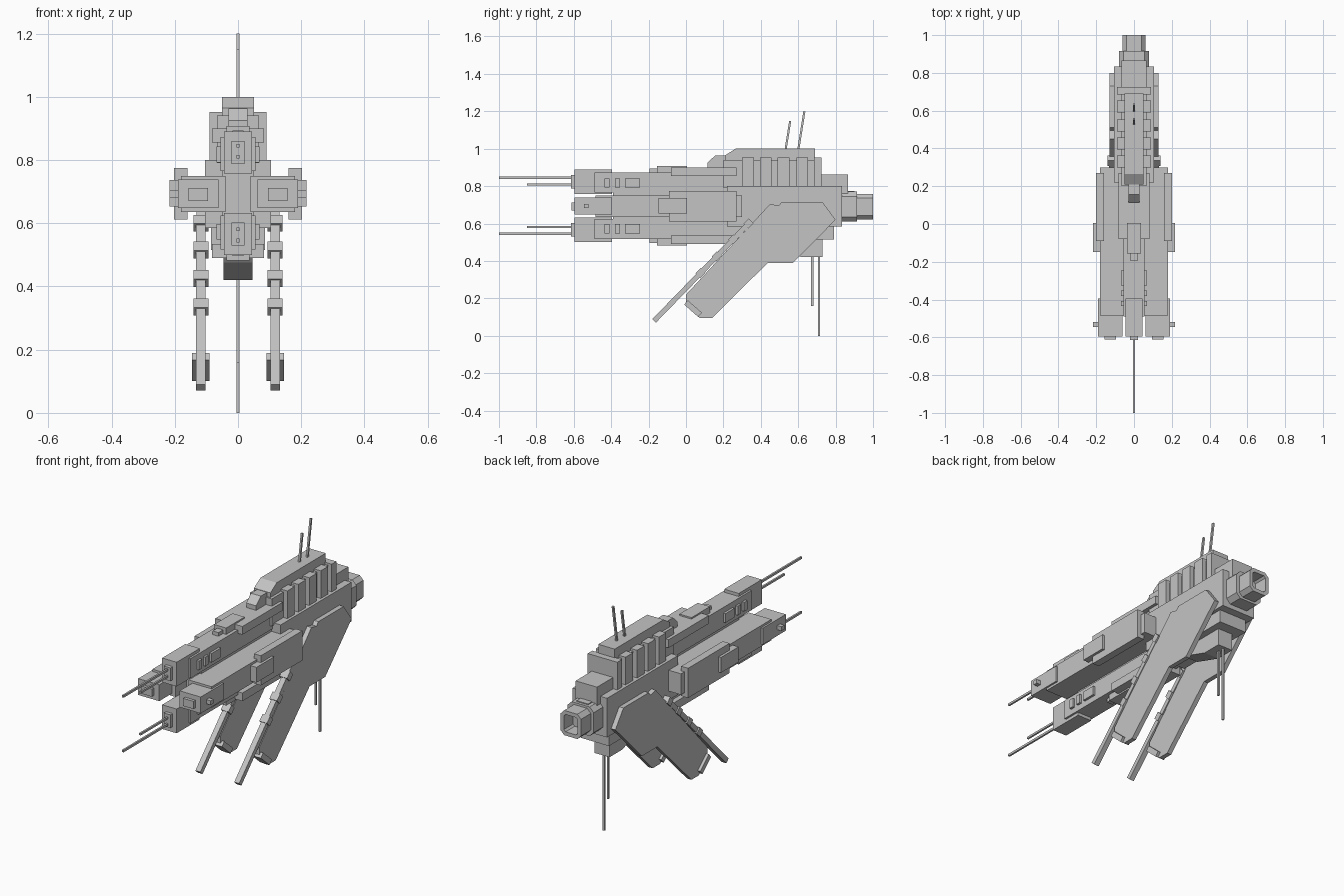
import bpy
import bmesh
from mathutils import Vector

cube = bpy.data.objects.get("Cube")
if cube:
    bpy.data.objects.remove(cube, do_unlink=True)

grey = bpy.data.materials.new("hull_grey")
grey.use_nodes = True
COLOUR = (0.55, 0.55, 0.55, 1)
grey.diffuse_color = COLOUR
bsdf = next(n for n in grey.node_tree.nodes if n.type == 'BSDF_PRINCIPLED')
bsdf.inputs["Base Color"].default_value = COLOUR
bsdf.inputs["Roughness"].default_value = 0.7

MID = 1.39  # twice the height of the horizontal symmetry plane


def finish(name, bm):
    bmesh.ops.recalc_face_normals(bm, faces=bm.faces)
    mesh = bpy.data.meshes.new(name)
    bm.to_mesh(mesh)
    bm.free()
    mesh.materials.append(grey)
    ob = bpy.data.objects.new(name, mesh)
    bpy.context.collection.objects.link(ob)
    return ob


def prism(name, pts, x0, x1):
    """Extrude a (y, z) outline from x0 to x1."""
    bm = bmesh.new()
    face = bm.faces.new([bm.verts.new((x0, y, z)) for y, z in pts])
    ext = bmesh.ops.extrude_face_region(bm, geom=[face])
    verts = [g for g in ext["geom"] if isinstance(g, bmesh.types.BMVert)]
    bmesh.ops.translate(bm, verts=verts, vec=(x1 - x0, 0, 0))
    return finish(name, bm)


def box(name, x, y, z):
    return prism(name, [(y[0], z[0]), (y[1], z[0]), (y[1], z[1]), (y[0], z[1])], *x)


def wide(name, hw, y, z):
    """Box centred on x = 0."""
    return box(name, (-hw, hw), y, z)


def beam(name, a, b, thick, x0, x1):
    """Bar between two (y, z) points."""
    a, b = Vector(a), Vector(b)
    d = (b - a).normalized()
    n = Vector((-d.y, d.x)) * thick / 2
    return prism(name, [a - n, b - n, b + n, a + n], x0, x1)


def chamfered(name, hw, hh, cut, y0, y1, zc, hole=0):
    """Block along y with cut corners and an optional recess at the rear."""
    pts = [(hw, hh - cut), (hw - cut, hh), (cut - hw, hh), (-hw, hh - cut),
           (-hw, cut - hh), (cut - hw, -hh), (hw - cut, -hh), (hw, cut - hh)]
    bm = bmesh.new()
    rings = [[bm.verts.new((px, y, zc + pz)) for px, pz in pts] for y in (y0, y1)]
    bm.faces.new(rings[0])
    end = bm.faces.new(rings[1])
    for i in range(8):
        j = (i + 1) % 8
        bm.faces.new((rings[0][i], rings[0][j], rings[1][j], rings[1][i]))
    bmesh.ops.recalc_face_normals(bm, faces=bm.faces)
    if hole:
        bmesh.ops.inset_region(bm, faces=[end], thickness=hole)
        ext = bmesh.ops.extrude_face_region(bm, geom=[end])
        verts = [g for g in ext["geom"] if isinstance(g, bmesh.types.BMVert)]
        bmesh.ops.translate(bm, verts=verts, vec=(0, -0.08, 0))
        bmesh.ops.delete(bm, geom=[end], context='FACES_ONLY')
    return finish(name, bm)


# Upper and lower forward arms, mirrored about the middle plane
for level in ("upper", "lower"):
    def zz(a, b):
        return (a, b) if level == "upper" else (MID - b, MID - a)

    wide(level + "_arm", 0.055, (-0.49, 0.35), zz(0.765, 0.873))
    wide(level + "_arm_head", 0.044, (-0.595, -0.395), zz(0.757, 0.89))
    wide(level + "_gun_mount", 0.02, (-0.615, -0.59), zz(0.788, 0.86))
    wide(level + "_long_gun", 0.005, (-1.0, -0.6), zz(0.839, 0.851))
    wide(level + "_short_gun", 0.005, (-0.85, -0.6), zz(0.804, 0.815))
    wide(level + "_arm_hatch", 0.037, (-0.155, 0.005), zz(0.86, 0.908))
    wide(level + "_arm_hatch_step", 0.018, (-0.195, -0.15), zz(0.86, 0.893))
    wide(level + "_collar", 0.083, (-0.08, 0.27), zz(0.855, 0.9))
    for i, y in enumerate([(-0.435, -0.408), (-0.38, -0.353), (-0.325, -0.245)]):
        wide(f"{level}_arm_panel_{i + 1}", 0.068, y, zz(0.792, 0.842))

# Core joining the arms to the hull
wide("core", 0.05, (-0.39, 0.35), (0.6, 0.79))

# Side sponsons
for side, s in (("left", 1), ("right", -1)):
    def sbox(name, x0, x1, y, z):
        box(f"{side}_{name}", sorted((s * x0, s * x1)), y, z)

    sbox("sponson", 0.04, 0.18, (-0.485, 0.3), (0.635, 0.75))
    sbox("sponson_head", 0.062, 0.19, (-0.595, -0.395), (0.648, 0.738))
    sbox("sponson_cap", 0.095, 0.157, (-0.612, -0.59), (0.67, 0.712))
    sbox("sponson_stub", 0.18, 0.216, (-0.545, -0.52), (0.682, 0.705))
    sbox("sponson_armour", 0.16, 0.202, (-0.09, 0.27), (0.612, 0.775))
    sbox("sponson_plate", 0.17, 0.216, (-0.148, 0.005), (0.653, 0.737))

# Main hull and keel
wide("hull", 0.105, (0.22, 0.835), (0.585, 0.8))
wide("lower_hull", 0.085, (0.3, 0.79), (0.515, 0.6))
prism("keel", [(0.4, 0.53), (0.45, 0.475), (0.62, 0.42), (0.73, 0.42), (0.73, 0.53)], -0.046, 0.046)

# Superstructure
prism("bridge", [(0.115, 0.87), (0.115, 0.925), (0.155, 0.963), (0.3, 0.963), (0.3, 0.87)], -0.03, 0.03)
prism("deckhouse", [(0.21, 0.8), (0.21, 0.965), (0.265, 1.0), (0.69, 1.0), (0.69, 0.8)], -0.05, 0.05)
wide("deckhouse_base", 0.066, (0.2, 0.725), (0.79, 0.94))
for i, y in enumerate((0.3, 0.395, 0.49, 0.59, 0.685)):
    wide(f"rib_{i + 1}", 0.09, (y, y + (0.063 if i < 4 else 0.04)), (0.79, 0.952))
wide("stern_block", 0.065, (0.72, 0.865), (0.7, 0.862))
wide("stern_step", 0.035, (0.86, 0.9), (0.7, 0.775))

# Engine
chamfered("engine_housing", 0.08, 0.08, 0.025, 0.82, 0.915, 0.69)
chamfered("engine_nozzle", 0.062, 0.068, 0.022, 0.9, 1.0, 0.69, hole=0.022)

# Antennas
beam("upper_antenna_short", (0.53, 0.98), (0.557, 1.148), 0.011, -0.005, 0.005)
beam("upper_antenna_long", (0.598, 0.98), (0.633, 1.2), 0.011, -0.005, 0.005)
beam("lower_antenna_short", (0.675, 0.16), (0.675, 0.45), 0.011, -0.005, 0.005)
beam("lower_antenna_long", (0.71, 0.0), (0.71, 0.45), 0.011, -0.005, 0.005)

# Swept lower wings with leading rods, clips and tip blocks
WING = [(0.0, 0.2), (0.0, 0.165), (0.075, 0.094), (0.14, 0.094), (0.435, 0.388),
        (0.57, 0.388), (0.8, 0.62), (0.73, 0.714), (0.51, 0.714), (0.49, 0.69),
        (0.45, 0.703), (0.32, 0.585), (0.31, 0.555)]
WING[-4:] = [(0.495, 0.695), (0.45, 0.705), (0.0, 0.22)]
for side, s in (("left", 1), ("right", -1)):
    def span(a, b):
        return sorted((s * a, s * b))

    prism(side + "_wing", WING, *span(0.105, 0.131))
    beam(side + "_wing_rod", (-0.17, 0.08), (0.34, 0.605), 0.027, *span(0.103, 0.133))
    beam(side + "_wing_tip", (0.0, 0.178), (0.075, 0.112), 0.03, *span(0.09, 0.146))
    for i, z in enumerate((0.335, 0.425, 0.515, 0.6)):
        y = (z - 0.255) * 0.97
        beam(f"{side}_rod_clip_{i + 1}", (y - 0.014, z - 0.014), (y + 0.014, z + 0.014),
             0.036, *span(0.094, 0.14))
